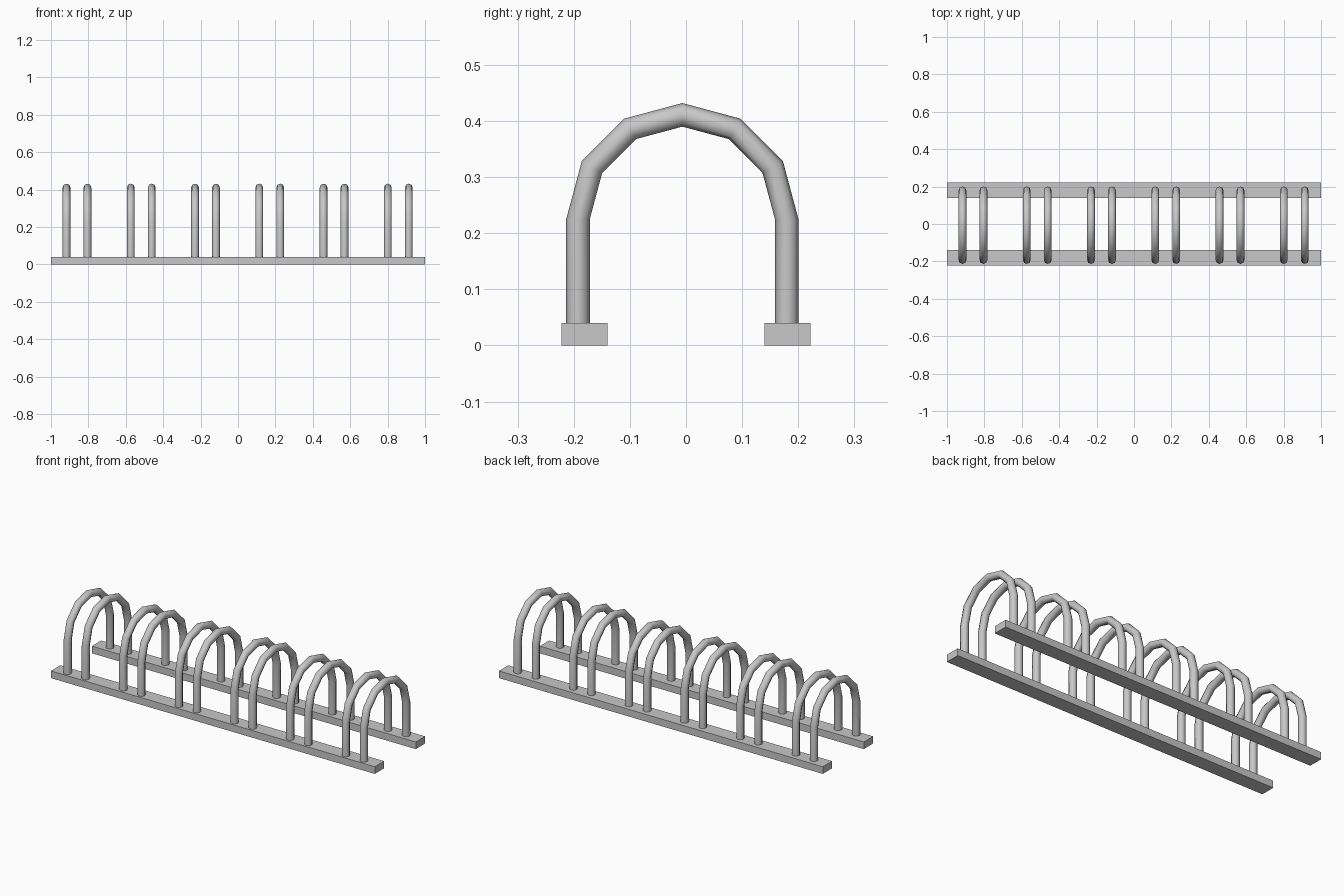
import bpy, bmesh
from math import pi, sin, cos, radians

cube = bpy.data.objects.get("Cube")
if cube:
    bpy.data.objects.remove(cube)

# One grey metal for everything
metal = bpy.data.materials.new("grey metal")
metal.use_nodes = True
GREY = (0.58, 0.58, 0.58, 1)
metal.diffuse_color = GREY
metal.node_tree.nodes["Principled BSDF"].inputs["Base Color"].default_value = GREY

RAIL_Y, RAIL_W, RAIL_H = 0.181, 0.082, 0.04
TUBE_R, TUBE_SIDES = 0.021, 8
ARC_R, ARC_Z, ARC_Y, ARC_STEPS = 0.186, 0.225, -0.0065, 6
PAIRS, PITCH, GAP, MID = 6, 0.3436, 0.112, -0.002


def add_object(name, mesh, location):
    ob = bpy.data.objects.new(name, mesh)
    ob.location = location
    bpy.context.collection.objects.link(ob)
    return ob


# Long base rails
def rail(name, y):
    bm = bmesh.new()
    bmesh.ops.create_cube(bm, size=1)
    bmesh.ops.scale(bm, vec=(2, RAIL_W, RAIL_H), verts=bm.verts)
    mesh = bpy.data.meshes.new(name)
    bm.to_mesh(mesh)
    bm.free()
    mesh.materials.append(metal)
    add_object(name, mesh, (0, y, RAIL_H / 2))


rail("front_rail", -RAIL_Y)
rail("back_rail", RAIL_Y)


# Bent tube: straight leg, faceted half circle, straight leg
def hoop_mesh():
    bm = bmesh.new()
    angles = [pi * i / ARC_STEPS for i in range(ARC_STEPS + 1)]
    foot = RAIL_H / 2 - ARC_Z
    path = [(0, foot)] + [(a, 0) for a in angles] + [(pi, foot)]
    rings = []
    for a, drop in path:
        ring = []
        for k in range(TUBE_SIDES):
            t = 2 * pi * k / TUBE_SIDES
            r = ARC_R + TUBE_R * cos(t)
            ring.append(bm.verts.new((TUBE_R * sin(t), -r * cos(a), r * sin(a) + drop)))
        rings.append(ring)
    for r0, r1 in zip(rings, rings[1:]):
        for k in range(TUBE_SIDES):
            n = (k + 1) % TUBE_SIDES
            bm.faces.new((r0[k], r0[n], r1[n], r1[k]))
    bm.faces.new(rings[0])
    bm.faces.new(rings[-1])
    bmesh.ops.recalc_face_normals(bm, faces=bm.faces)
    mesh = bpy.data.meshes.new("hoop")
    bm.to_mesh(mesh)
    bm.free()
    mesh.materials.append(metal)
    return mesh


# Six pairs of hoops, one wheel slot per pair
hoop = hoop_mesh()
first = None
for i in range(PAIRS):
    centre = MID + (i - (PAIRS - 1) / 2) * PITCH
    for side, label in ((-1, "right"), (1, "left")):
        ob = add_object(f"{label}_hoop_{i + 1}", hoop, (centre + side * GAP / 2, ARC_Y, ARC_Z))
        first = first or ob

# Smooth tubes, sharp only at the foot caps (the mesh is shared)
bpy.ops.object.select_all(action='DESELECT')
first.select_set(True)
bpy.context.view_layer.objects.active = first
bpy.ops.object.shade_smooth_by_angle(angle=radians(60))
